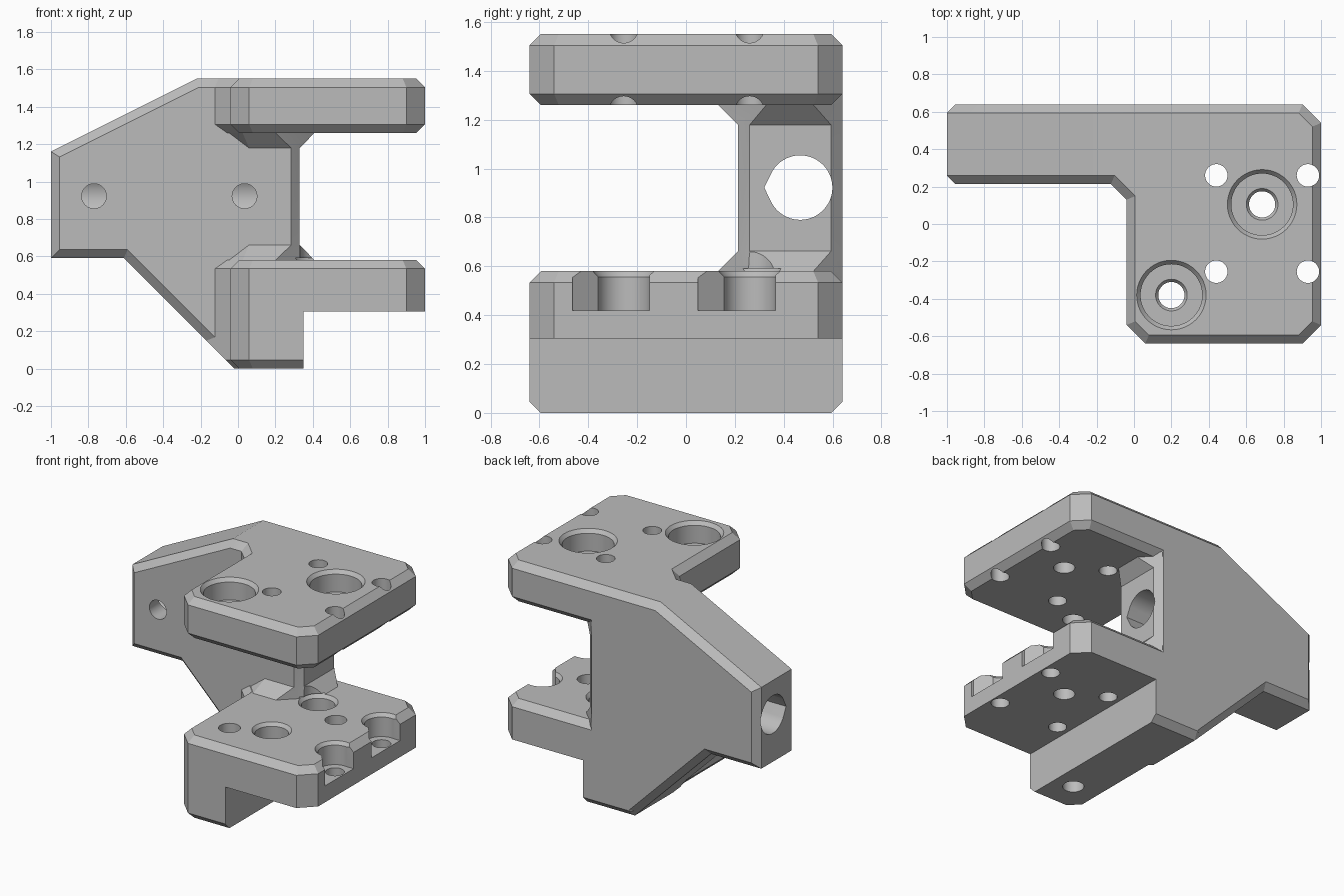
import bpy
import bmesh
import math

if "Cube" in bpy.data.objects:
    bpy.data.objects.remove(bpy.data.objects["Cube"])

grey = bpy.data.materials.new("matte_grey")
grey.use_nodes = True
COLOR = (0.5, 0.5, 0.5, 1)
grey.diffuse_color = COLOR
grey.node_tree.nodes["Principled BSDF"].inputs["Base Color"].default_value = COLOR

PLACE = {
    "x": lambda a, b, h: (h, a, b),
    "y": lambda a, b, h: (a, h, b),
    "z": lambda a, b, h: (a, b, h),
}


def finish(name, bm):
    bmesh.ops.recalc_face_normals(bm, faces=bm.faces)
    mesh = bpy.data.meshes.new(name)
    bm.to_mesh(mesh)
    bm.free()
    mesh.materials.append(grey)
    obj = bpy.data.objects.new(name, mesh)
    bpy.context.collection.objects.link(obj)
    return obj


def prism(name, outline, axis, lo, hi, chamfer=0):
    """Extrude an outline along an axis, chamfering both end rims."""
    bm = bmesh.new()
    put = PLACE[axis]
    ends = [[bm.verts.new(put(a, b, h)) for a, b in outline] for h in (lo, hi)]
    caps = [bm.faces.new(ring) for ring in ends]
    n = len(outline)
    for i in range(n):
        j = (i + 1) % n
        bm.faces.new((ends[0][i], ends[0][j], ends[1][j], ends[1][i]))
    bmesh.ops.recalc_face_normals(bm, faces=bm.faces)
    if chamfer:
        rims = [e for cap in caps for e in cap.edges]
        bmesh.ops.bevel(bm, geom=rims, offset=chamfer, offset_type='OFFSET',
                        segments=1, affect='EDGES')
    return finish(name, bm)


def bore(x, y, lo, hi, r_lo, r_hi=None, axis="z"):
    """Round cutter, optionally tapered; x and y lie across the axis."""
    bm = bmesh.new()
    put = PLACE[axis]
    rings = []
    for h, r in ((lo, r_lo), (hi, r_hi or r_lo)):
        rings.append([bm.verts.new(put(x + r * math.cos(i * math.tau / 48),
                                       y + r * math.sin(i * math.tau / 48), h))
                      for i in range(48)])
        bm.faces.new(rings[-1])
    for i in range(48):
        bm.faces.new((rings[0][i - 1], rings[0][i], rings[1][i], rings[1][i - 1]))
    return finish("cutter", bm)


def combine(target, other, operation):
    other.hide_render = True
    mod = target.modifiers.new(operation, 'BOOLEAN')
    mod.operation = operation
    mod.solver = 'EXACT'
    mod.object = other
    bpy.ops.object.select_all(action='DESELECT')
    bpy.context.view_layer.objects.active = target
    target.select_set(True)
    bpy.ops.object.modifier_apply(modifier=mod.name)
    bpy.data.objects.remove(other)


def cut(target, *cutters):
    for c in cutters:
        combine(target, c, 'DIFFERENCE')


# Back wall with sloping shoulder and underside
bracket = prism("clamp_bracket", [(-1, .59), (-.61, .59), (-.02, 0), (.33, 0),
                                  (.33, 1.55), (-.22, 1.55), (-1, 1.16)],
                "y", .213, .64, .046)

# Upper plate and lower block share one plan outline
plan = [(-.2, .29), (-.04, .13), (-.04, -.54), (.06, -.64), (.9, -.64),
        (1, -.54), (1, .54), (.9, .64), (-.01, .64), (-.2, .45)]
upper = prism("upper_plate", plan, "z", 1.26, 1.55, .046)
lower = prism("lower_block", plan, "z", 0, .58, .046)
cut(lower,
    prism("cutter", [(.35, -.2), (1.2, -.2), (1.2, .305), (.35, .305)], "y", -1, 1),
    prism("cutter", [(-.61, .59), (-.02, 0), (.1, -.12), (-.61, -.12)], "y", -1, 1))
combine(bracket, upper, 'UNION')
combine(bracket, lower, 'UNION')

# Gussets where the wall meets each plate
foot = [(.024, .13), (.2, .13), (.41, .33), (.41, .52), (.29, .638), (-.05, .21), (-.05, .5)]
crown = [(.06, .214), (.285, .214), (.33, .26), (.33, .594), (.285, .638), (.06, .5)]
for flip in (False, True):
    bm = bmesh.new()
    points = [(x, y, z) for ring, z in ((foot, .578), (foot, .55), (crown, .662))
              for x, y in ring]
    for x, y, z in points:
        inset = .03 if z == .55 else 0
        bm.verts.new((x + inset if x < .1 else x, y, 1.84 - z if flip else z))
    hull = bmesh.ops.convex_hull(bm, input=bm.verts)
    loose = [v for v in bm.verts if not v.link_faces]
    bmesh.ops.delete(bm, geom=loose, context='VERTS')
    combine(bracket, finish("gusset", bm), 'UNION')

# Long teardrop bore through the wall
CY, CZ, R = .467, .922, .132
drop = [(CY + R * math.cos(math.radians(a)), CZ + R * math.sin(math.radians(a)))
        for a in range(-150, 151, 6)]
drop.append((CY - .147, CZ))
cut(bracket, prism("cutter", drop, "x", -1.2, 1.2))

# Set screw holes in the front of the wall
for x in (-.77, .035):
    cut(bracket, bore(x, CZ, .1, .45, .066, axis="y"))

# Two large counterbored bolt holes
for x, y in ((.2, -.38), (.685, .105)):
    cut(bracket,
        bore(x, y, -.1, 1.7, .07),
        bore(x, y, 1.38, 1.41, .07, .092),
        bore(x, y, 1.4, 1.7, .165),
        bore(x, y, 1.525, 1.555, .165, .19))

# Four small bolt holes, with pockets in the lower block
for y in (-.255, .26):
    for x in (.44, .93):
        cut(bracket, bore(x, y, -.1, 1.7, .06))
        cut(bracket, bore(x, y, .42, .67, .108))
        cut(bracket, bore(x, y, .557, .59, .108, .135))
    mouth = [(.93, y + .106), (1.1, y + .106), (1.1, y - .21), (.98, y - .21),
             (.9, y - .1)]
    cut(bracket, prism("cutter", mouth, "z", .42, .67))

# Smooth bores, crisp chamfers
bpy.ops.object.select_all(action='DESELECT')
bracket.select_set(True)
bpy.context.view_layer.objects.active = bracket
bpy.ops.object.shade_smooth_by_angle(angle=math.radians(25))
